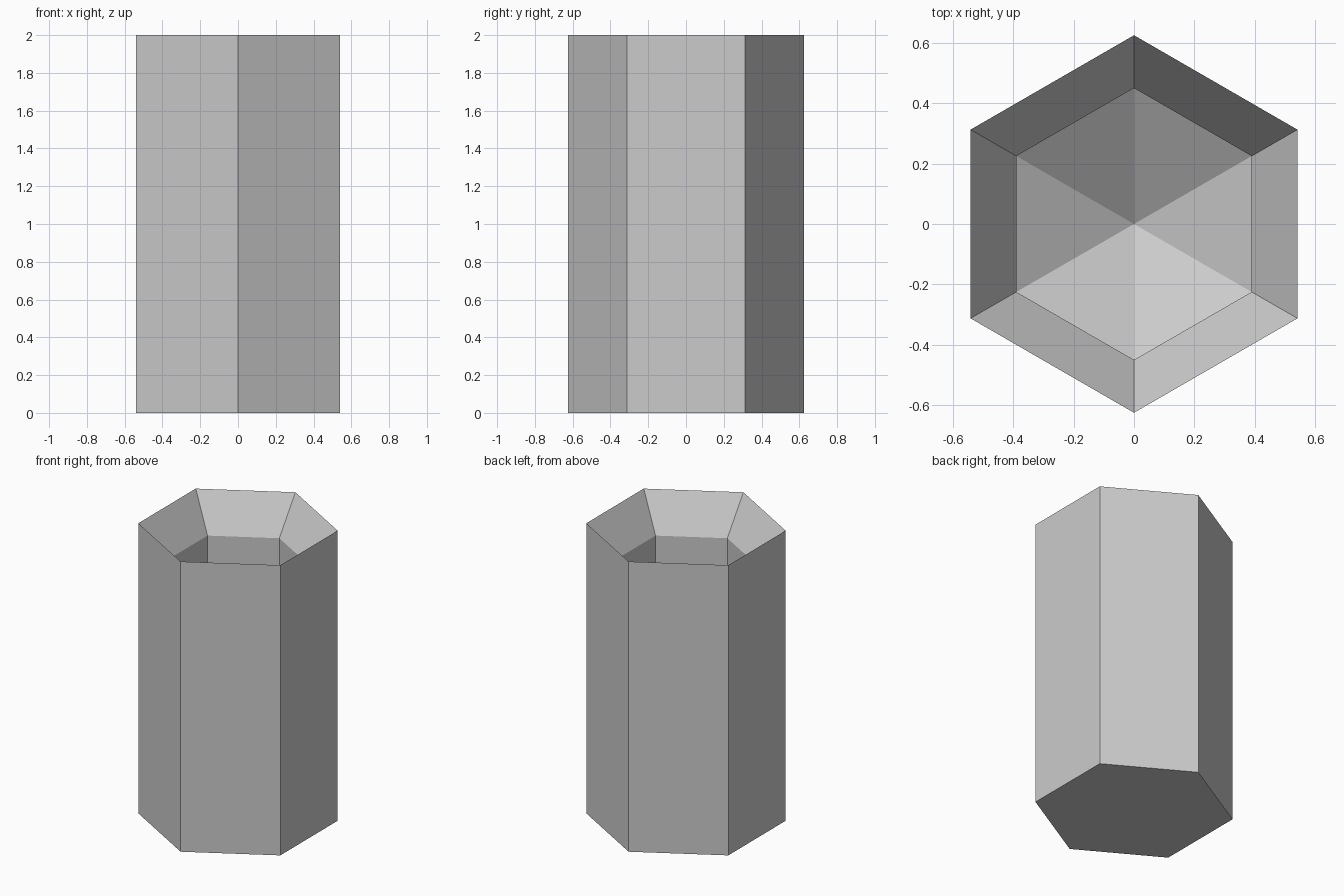
import bpy, bmesh, math

if "Cube" in bpy.data.objects:
    bpy.data.objects.remove(bpy.data.objects["Cube"])

SIDES = 6
# (radius, height) steps: outer wall, chamfered mouth, straight bore
PROFILE = [(0.625, 0.0), (0.625, 2.0), (0.45, 1.75), (0.45, 0.5)]
BORE_TIP = 0.22

bm = bmesh.new()


def ring(radius, z):
    angles = [math.pi / 2 + i * math.tau / SIDES for i in range(SIDES)]
    return [bm.verts.new((radius * math.cos(a), radius * math.sin(a), z)) for a in angles]


rings = [ring(r, z) for r, z in PROFILE]

# walls between successive rings
for low, high in zip(rings, rings[1:]):
    for i in range(SIDES):
        j = (i + 1) % SIDES
        bm.faces.new((low[i], low[j], high[j], high[i]))

# flat base
bm.faces.new(rings[0][::-1])

# pointed bottom of the bore
tip = bm.verts.new((0, 0, BORE_TIP))
for i in range(SIDES):
    bm.faces.new((rings[-1][i], rings[-1][(i + 1) % SIDES], tip))

bmesh.ops.recalc_face_normals(bm, faces=bm.faces)
mesh = bpy.data.meshes.new("hexagonal_socket")
bm.to_mesh(mesh)
bm.free()
bpy.context.collection.objects.link(bpy.data.objects.new("hexagonal_socket", mesh))
